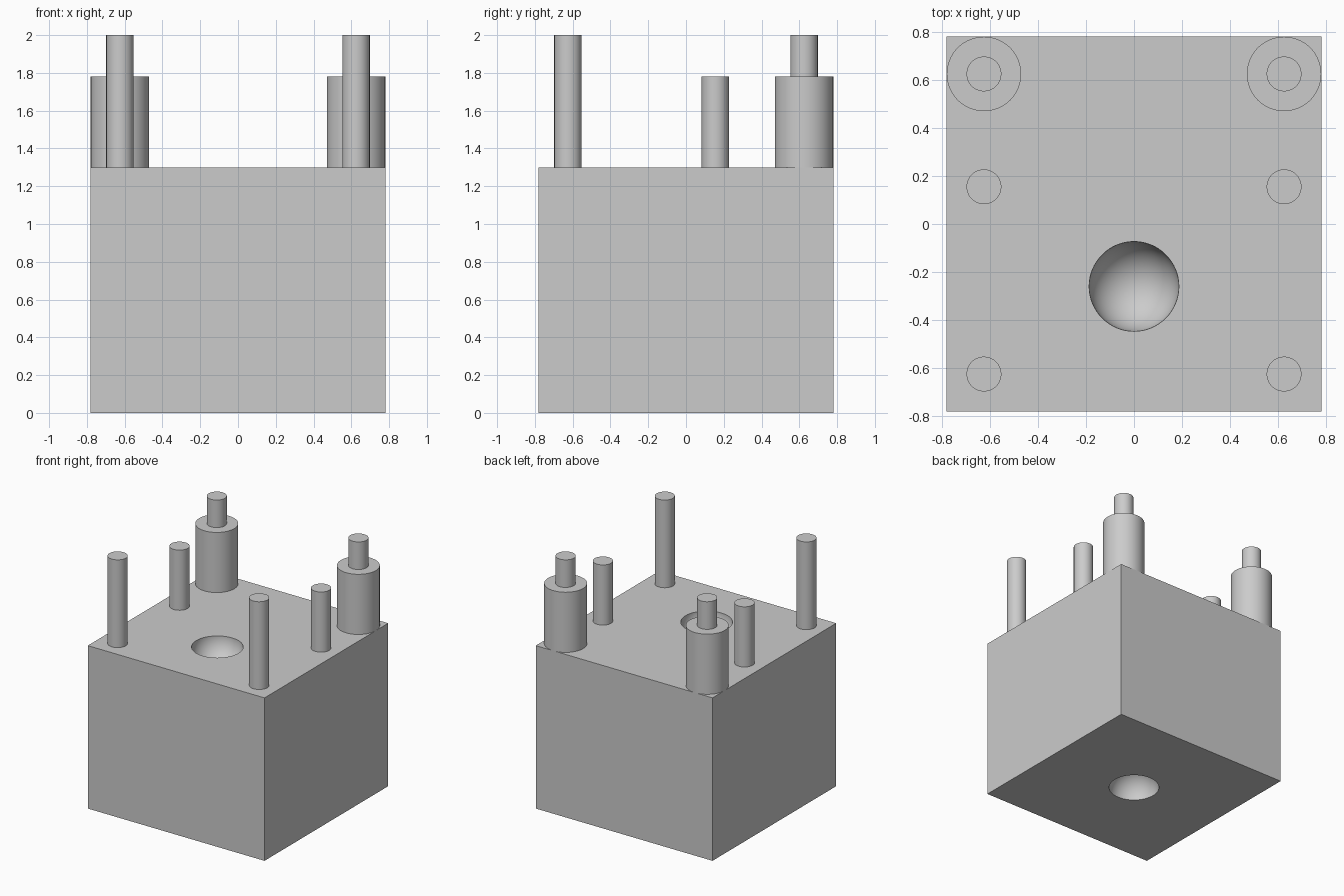
import bpy
import math

if "Cube" in bpy.data.objects:
    bpy.data.objects.remove(bpy.data.objects["Cube"], do_unlink=True)

GREY = (0.6, 0.6, 0.6, 1)
grey = bpy.data.materials.new("plain grey")
grey.diffuse_color = GREY
grey.use_nodes = True
grey.node_tree.nodes["Principled BSDF"].inputs["Base Color"].default_value = GREY

HALF = 0.78      # half width of the block
TOP = 1.3        # top of the block
POST_X = 0.625


def finish(obj, name):
    obj.name = name
    obj.data.materials.append(grey)
    return obj


def smooth(obj):
    bpy.ops.object.select_all(action='DESELECT')
    obj.select_set(True)
    bpy.context.view_layer.objects.active = obj
    bpy.ops.object.shade_smooth_by_angle(angle=math.radians(30))


def post(name, x, y, radius, bottom, top):
    bpy.ops.mesh.primitive_cylinder_add(
        vertices=64, radius=radius, depth=top - bottom,
        location=(x, y, (bottom + top) / 2))
    smooth(finish(bpy.context.object, name))


# Main block
bpy.ops.mesh.primitive_cube_add(size=1, location=(0, 0, TOP / 2))
block = finish(bpy.context.object, "block")
block.scale = (2 * HALF, 2 * HALF, TOP)
bpy.ops.object.transform_apply(location=True, rotation=False, scale=True)

# Round hollows in the top and the underside
for name, y, z in (("top_hollow", -0.26, TOP), ("bottom_hollow", 0, 0)):
    bpy.ops.mesh.primitive_uv_sphere_add(
        segments=64, ring_count=33, radius=0.187, location=(0, y, z))
    cutter = finish(bpy.context.object, name + "_cutter")
    cutter.hide_render = True
    cut = block.modifiers.new(name, 'BOOLEAN')
    cut.operation = 'DIFFERENCE'
    cut.solver = 'EXACT'
    cut.object = cutter
    bpy.context.view_layer.objects.active = block
    bpy.ops.object.modifier_apply(modifier=name)
    bpy.data.objects.remove(cutter, do_unlink=True)
smooth(block)

# Posts, mirrored on both sides
for side, s in (("left", 1), ("right", -1)):
    x = s * POST_X
    post(side + "_front_post", x, -0.625, 0.0725, TOP, 2.0)
    post(side + "_middle_post", x, 0.155, 0.0725, TOP, 1.78)
    post(side + "_back_drum", x, 0.625, 0.155, TOP, 1.78)
    post(side + "_back_pin", x, 0.625, 0.0725, 1.78, 2.0)
